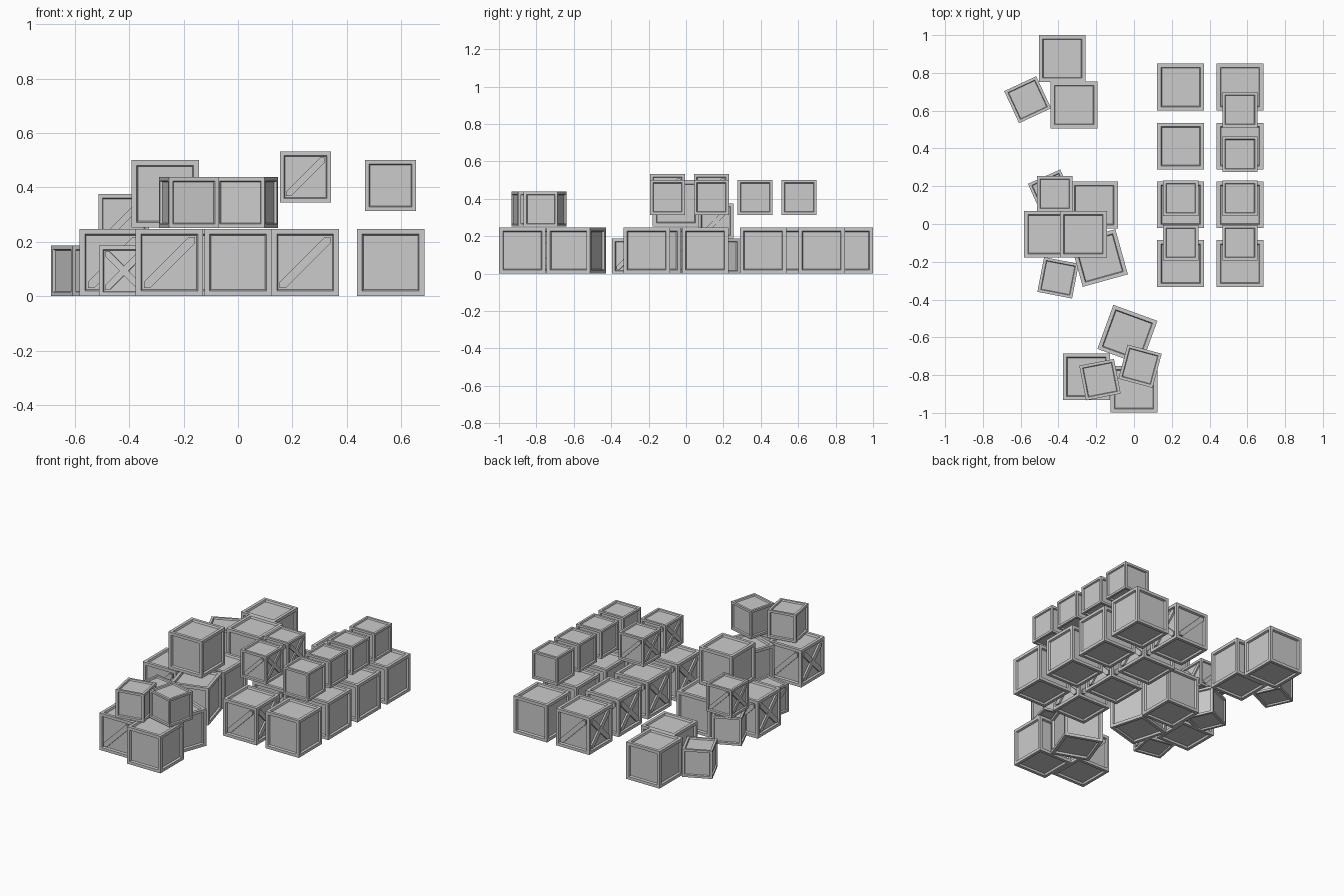
import bpy, bmesh
from math import radians, pi
from mathutils import Matrix, Vector

if "Cube" in bpy.data.objects:
    bpy.data.objects.remove(bpy.data.objects["Cube"])

BIG, SMALL = 0.248, 0.187
FRAME, SLOPE, DEPTH, BRACE = 0.112, 0.025, 0.05, 0.13


def add_brace(bm, turn, flip, top):
    """Diagonal plank lying in the recessed panel of one side."""
    h = 0.5 - FRAME - 0.01
    w = BRACE / 2 * 1.4
    outline = [(-h, -h), (-h + w, -h), (h, h - w), (h, h), (h - w, h), (-h, -h + w)]
    rot = Matrix.Rotation(turn, 3, 'Z')

    def ring(y):
        return [bm.verts.new(rot @ Vector((x * flip, y, z))) for x, z in outline]

    outer, inner = ring(-top), ring(-(0.5 - DEPTH - 0.005))
    faces = [bm.faces.new(outer), bm.faces.new(inner[::-1])]
    for i in range(6):
        j = (i + 1) % 6
        faces.append(bm.faces.new((outer[i], inner[i], inner[j], outer[j])))
    bmesh.ops.recalc_face_normals(bm, faces=faces)


def crate_mesh(name, braced):
    """Unit crate with a raised frame and sunken panel on every face."""
    bm = bmesh.new()
    bmesh.ops.create_cube(bm, size=1)
    panels = bm.faces[:]
    bmesh.ops.inset_individual(bm, faces=panels, thickness=FRAME, depth=0)
    bmesh.ops.inset_individual(bm, faces=panels, thickness=SLOPE, depth=-DEPTH)
    if braced:
        for k in range(4):
            add_brace(bm, k * pi / 2, 1, 0.495)
            if k % 2:  # crossed planks on the left and right sides
                add_brace(bm, k * pi / 2, -1, 0.49)
    mesh = bpy.data.meshes.new(name)
    bm.to_mesh(mesh)
    bm.free()
    return mesh


PLAIN = crate_mesh("plain_crate", False)
BRACED = crate_mesh("braced_crate", True)


def crate(name, mesh, size, x, y, base=0.0, angle=0):
    ob = bpy.data.objects.new(name, mesh)
    ob.location = (x, y, base + size / 2)
    ob.rotation_euler.z = radians(angle)
    ob.scale = (size, size, size)
    bpy.context.collection.objects.link(ob)


# back left group
crate("back_crate_large", PLAIN, BIG, -0.38, 0.876)
crate("back_crate_large", PLAIN, BIG, -0.317, 0.63)
crate("back_crate_small", PLAIN, SMALL, -0.563, 0.658, 0, 25)

# middle left pile
crate("pile_crate_braced", BRACED, BIG, -0.458, -0.054)
crate("pile_crate_large", PLAIN, BIG, -0.21, 0.10)
crate("pile_crate_large", PLAIN, BIG, -0.185, -0.18, 0, 15.5)
crate("pile_crate_top", PLAIN, BIG, -0.268, -0.054, 0.252)
crate("pile_crate_small", PLAIN, SMALL, -0.438, 0.165, 0, 24)
crate("pile_crate_small_top", BRACED, SMALL, -0.42, 0.16, 0.188)
crate("pile_crate_small_front", BRACED, SMALL, -0.402, -0.285, 0, 79)

# front pile
crate("front_crate_braced", BRACED, BIG, -0.252, -0.809)
crate("front_crate_large", PLAIN, BIG, 0.0, -0.875)
crate("front_crate_turned", PLAIN, BIG, -0.035, -0.587, 0, -20)
crate("front_crate_small", PLAIN, SMALL, -0.18, -0.824, 0.251, 11)
crate("front_crate_small", PLAIN, SMALL, 0.032, -0.753, 0.251, -15)

# two tidy rows on the right: large crates below
for y in (0.725, 0.412, 0.102, -0.21):
    crate("row_crate_braced", BRACED, BIG, 0.247, y)
    crate("row_crate_plain", PLAIN, BIG, 0.561, y)

# small crates hovering above the rows
for y in (0.605, 0.37, 0.136, -0.099):
    crate("upper_crate_plain", PLAIN, SMALL, 0.561, y, 0.314)
for y in (0.136, -0.099):
    crate("upper_crate_braced", BRACED, SMALL, 0.248, y, 0.345)
